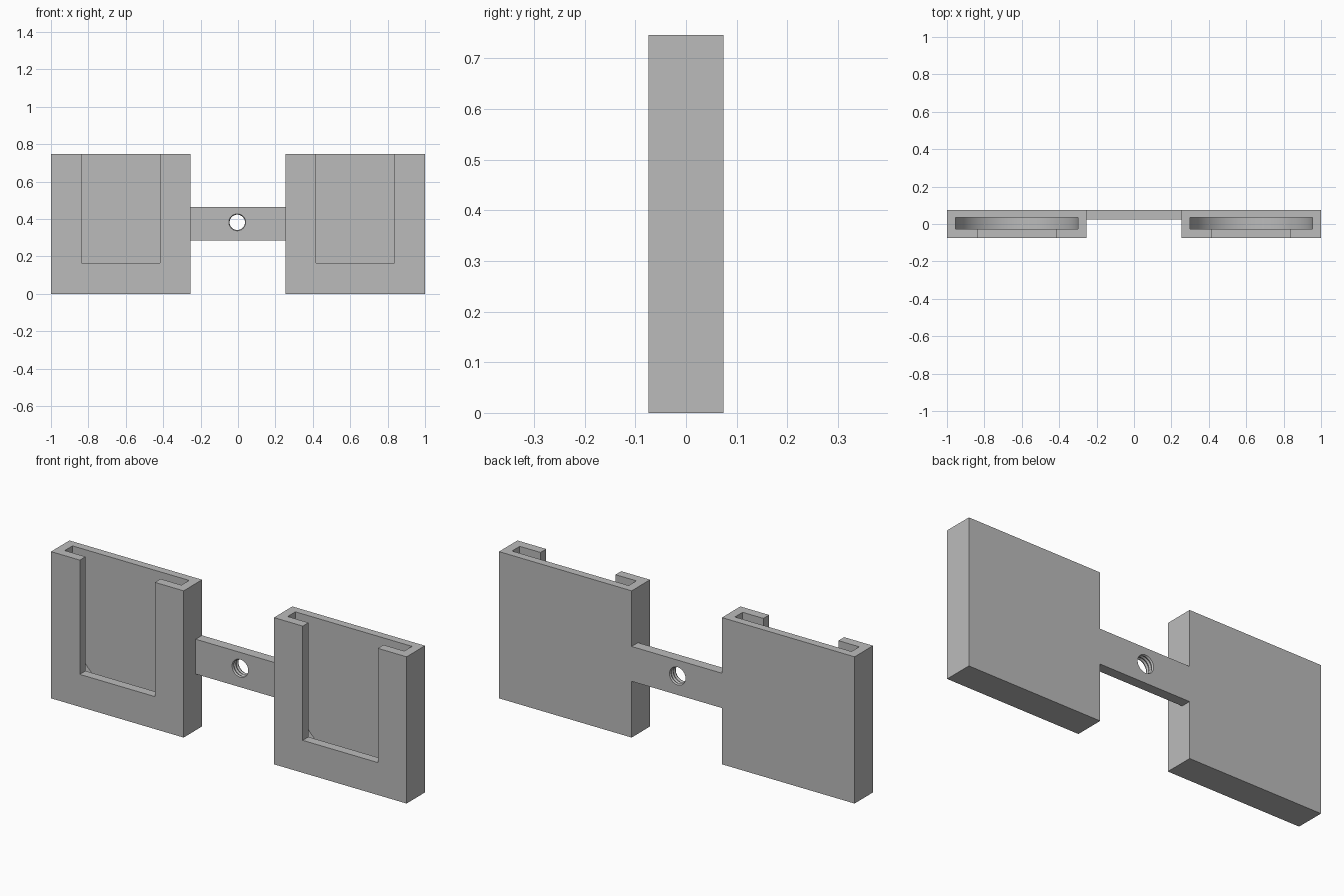
import bpy, bmesh, math

if "Cube" in bpy.data.objects:
    bpy.data.objects.remove(bpy.data.objects["Cube"], do_unlink=True)

SIZE = 0.746            # holder width and height
HALF_DEPTH = 0.074
CENTER_X = 1 - SIZE / 2
CENTER_Z = SIZE / 2

grey = bpy.data.materials.new("plain_grey")
grey.use_nodes = True
grey.diffuse_color = (0.5, 0.5, 0.5, 1)
grey.node_tree.nodes["Principled BSDF"].inputs["Base Color"].default_value = (0.5, 0.5, 0.5, 1)


def make_object(name, bm):
    bmesh.ops.recalc_face_normals(bm, faces=bm.faces)
    mesh = bpy.data.meshes.new(name)
    bm.to_mesh(mesh)
    bm.free()
    mesh.materials.append(grey)
    obj = bpy.data.objects.new(name, mesh)
    bpy.context.collection.objects.link(obj)
    return obj


def extrude_profile(name, points, y0, y1):
    """Solid from an x-z outline pushed from y0 to y1."""
    bm = bmesh.new()
    face = bm.faces.new([bm.verts.new((x, y0, z)) for x, z in points])
    new = bmesh.ops.extrude_face_region(bm, geom=[face])["geom"]
    verts = [g for g in new if isinstance(g, bmesh.types.BMVert)]
    bmesh.ops.translate(bm, verts=verts, vec=(0, y1 - y0, 0))
    return make_object(name, bm)


def rectangle(x0, x1, z0, z1):
    return [(x0, z0), (x1, z0), (x1, z1), (x0, z1)]


def cut(obj, cutter):
    cutter.hide_render = True
    mod = obj.modifiers.new("cut", 'BOOLEAN')
    mod.operation = 'DIFFERENCE'
    mod.solver = 'EXACT'
    mod.object = cutter
    bpy.ops.object.select_all(action='DESELECT')
    bpy.context.view_layer.objects.active = obj
    obj.select_set(True)
    bpy.ops.object.modifier_apply(modifier=mod.name)
    bpy.data.objects.remove(cutter, do_unlink=True)


def smooth(obj):
    bpy.ops.object.select_all(action='DESELECT')
    bpy.context.view_layer.objects.active = obj
    obj.select_set(True)
    bpy.ops.object.shade_smooth_by_angle(angle=math.radians(25))


# Two open-topped holders, each with a round-bottomed slot and a front window
for side, sign in (("left", 1), ("right", -1)):
    cx = sign * CENTER_X
    half = SIZE / 2
    holder = extrude_profile(side + "_holder", rectangle(cx - half, cx + half, 0, SIZE),
                             -HALF_DEPTH, HALF_DEPTH)
    radius, steps = 0.328, 64
    arc = [(cx + radius * math.cos(math.pi + math.pi * i / steps),
            CENTER_Z + radius * math.sin(math.pi + math.pi * i / steps)) for i in range(steps + 1)]
    slot = arc + [(cx + radius, 1), (cx - radius, 1)]
    cut(holder, extrude_profile("slot_cutter", slot, -0.028, 0.034))
    cut(holder, extrude_profile("window_cutter", rectangle(cx - 0.211, cx + 0.211, 0.165, 1),
                                -0.1, 0.0))
    smooth(holder)

# Thin bar joining the holders, flush with their backs
inner = 1 - SIZE
bar = extrude_profile("connecting_bar", rectangle(-inner, inner, 0.286, 0.463), 0.023, HALF_DEPTH)

# Ridged screw hole through the bar
bm = bmesh.new()
rings, sides = 9, 32
previous = None
for r in range(rings):
    radius = 0.041 if r % 2 == 0 else 0.046
    y = 0.013 + 0.071 * r / (rings - 1)
    ring = [bm.verts.new((-0.004 + radius * math.cos(math.tau * i / sides), y,
                          0.382 + radius * math.sin(math.tau * i / sides))) for i in range(sides)]
    if previous:
        for i in range(sides):
            j = (i + 1) % sides
            bm.faces.new((previous[i], previous[j], ring[j], ring[i]))
    else:
        bm.faces.new(ring)
    previous = ring
bm.faces.new(previous)
cut(bar, make_object("screw_hole_cutter", bm))
smooth(bar)
